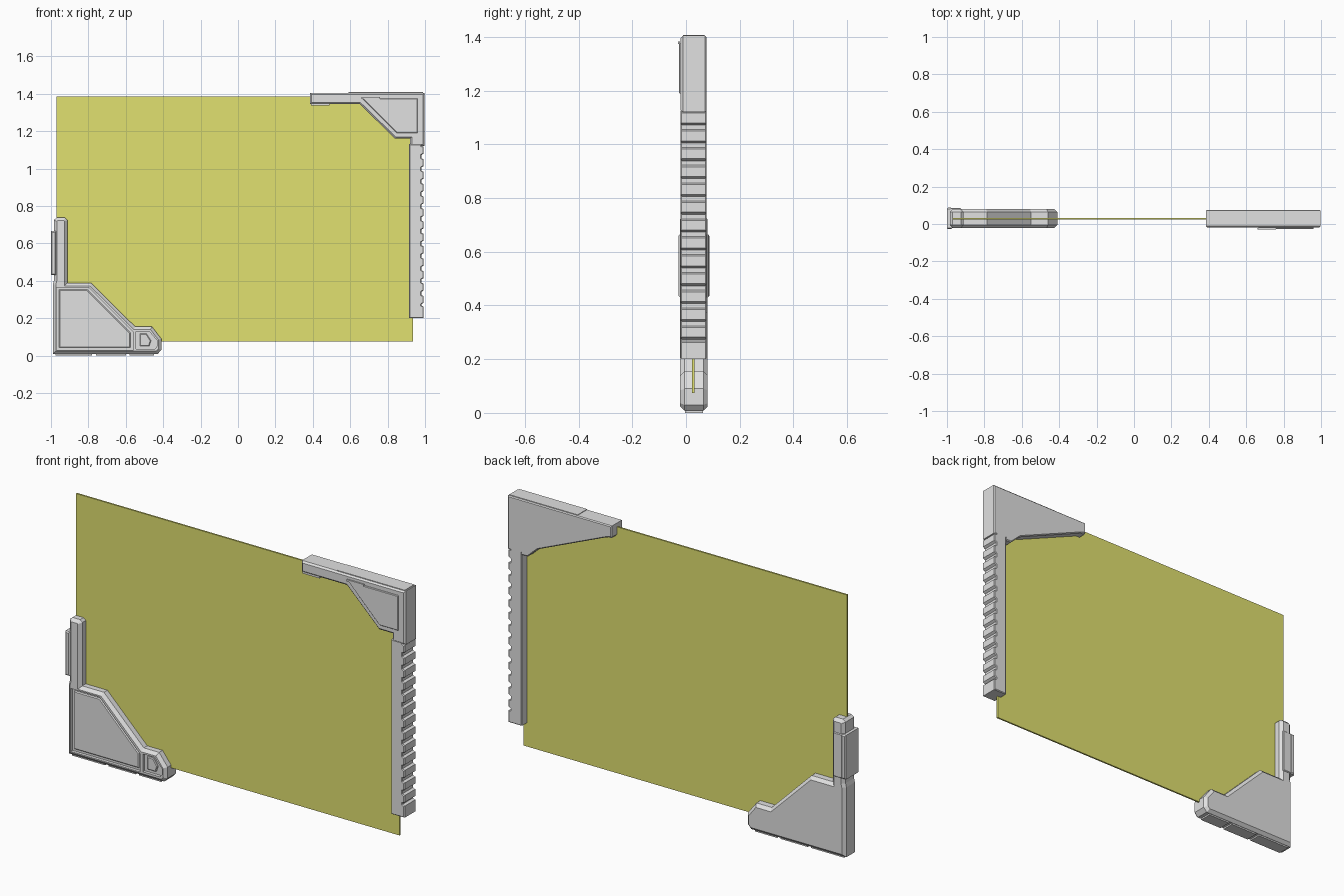
import bpy
import bmesh

cube = bpy.data.objects.get("Cube")
if cube:
    bpy.data.objects.remove(cube, do_unlink=True)


def material(name, color):
    mat = bpy.data.materials.new(name)
    mat.use_nodes = True
    mat.diffuse_color = color
    mat.node_tree.nodes["Principled BSDF"].inputs["Base Color"].default_value = color
    return mat


GREY = material("light_grey", (0.75, 0.75, 0.75, 1))
YELLOW = material("yellow_glass", (0.75, 0.75, 0.16, 1))


def prism(name, outline, y0, y1, bevel=0, caps="fb", mat=GREY, segments=1):
    """Extrude an x-z outline along y and bevel the rims of the chosen caps."""
    bm = bmesh.new()
    face = bm.faces.new([bm.verts.new((x, y0, z)) for x, z in outline])
    ext = bmesh.ops.extrude_face_region(bm, geom=[face], use_keep_orig=True)
    for v in ext["geom"]:
        if isinstance(v, bmesh.types.BMVert):
            v.co.y = y1
    bmesh.ops.recalc_face_normals(bm, faces=bm.faces[:])
    if bevel:
        levels = [y for key, y in (("f", y0), ("b", y1)) if key in caps]
        rims = [e for e in bm.edges
                if any(all(abs(v.co.y - y) < 1e-5 for v in e.verts) for y in levels)]
        bmesh.ops.bevel(bm, geom=rims, offset=bevel, segments=segments,
                        profile=0.5, affect="EDGES", clamp_overlap=True)
    mesh = bpy.data.meshes.new(name)
    bm.to_mesh(mesh)
    bm.free()
    mesh.materials.append(mat)
    obj = bpy.data.objects.new(name, mesh)
    bpy.context.collection.objects.link(obj)
    return obj


def box(name, x0, x1, y0, y1, z0, z1, bevel=0, mat=GREY):
    return prism(name, [(x0, z0), (x1, z0), (x1, z1), (x0, z1)], y0, y1, bevel, mat=mat)


def carve(obj, outline, y0, y1):
    """Cut a pocket into obj and discard the cutter."""
    cutter = prism("pocket_cutter", outline, y0, y1)
    cutter.hide_render = True
    mod = obj.modifiers.new("pocket", "BOOLEAN")
    mod.operation = "DIFFERENCE"
    mod.solver = "EXACT"
    mod.object = cutter
    bpy.context.view_layer.objects.active = obj
    bpy.ops.object.modifier_apply(modifier=mod.name)
    bpy.data.objects.remove(cutter, do_unlink=True)


# Thin coloured pane
box("glass_pane", -0.97, 0.935, 0.023, 0.032, 0.075, 1.385, mat=YELLOW)

# Upper corner bracket: slim front half, wider gusset at the back
upper_front = [(0.385, 1.345), (0.65, 1.345), (0.84, 1.16), (0.92, 1.16),
               (0.92, 1.12), (0.997, 1.12), (0.997, 1.405), (0.385, 1.405)]
upper_back = [(0.385, 1.345), (0.42, 1.335), (0.82, 1.165), (0.88, 1.11),
              (0.92, 1.11), (0.92, 1.12), (0.997, 1.12), (0.997, 1.405), (0.385, 1.405)]
prism("upper_bracket_front", upper_front, -0.02, 0.0275, 0.009, "f")
prism("upper_bracket_back", upper_back, 0.0275, 0.076, 0.009, "b")
prism("upper_bracket_panel", [(0.665, 1.375), (0.85, 1.19), (0.96, 1.19), (0.96, 1.375)],
      -0.027, -0.015, 0.003, "f")
box("upper_bracket_slot_plate", 0.66, 0.76, -0.029, -0.022, 1.373, 1.383)
box("upper_arm_foot", 0.39, 0.49, -0.015, 0.07, 1.338, 1.35)
box("upper_bracket_cap", 0.59, 0.99, -0.012, 0.068, 1.40, 1.408)

# Ribbed handle: toothed outline with a plain lower end
teeth = [(0.915, 1.13), (0.915, 0.2), (0.993, 0.2), (0.993, 0.262), (0.98, 0.268)]
pitch = 0.0665
for i in range(13):
    z = 0.268 + pitch * i
    teeth += [(0.98, z + 0.006), (0.993, z + 0.014),
              (0.993, z + 0.050), (0.98, z + 0.056)]
teeth += [(0.98, 1.13)]
prism("ribbed_handle", teeth, -0.02, 0.076, 0.004)

# Lower corner bracket with upright arm
lower = [(-0.99, 0.008), (-0.43, 0.008), (-0.41, 0.03), (-0.41, 0.09),
         (-0.46, 0.155), (-0.55, 0.155), (-0.785, 0.388), (-0.912, 0.388),
         (-0.912, 0.725), (-0.925, 0.737), (-0.97, 0.737), (-0.985, 0.725),
         (-0.985, 0.4), (-0.99, 0.38)]
bracket = prism("lower_bracket", lower, -0.022, 0.081, 0.016)

# Recessed front pockets
carve(bracket, [(-0.97, 0.03), (-0.56, 0.03), (-0.56, 0.125),
                (-0.80, 0.365), (-0.97, 0.365)], -0.1, -0.006)
carve(bracket, [(-0.545, 0.035), (-0.445, 0.035), (-0.432, 0.05),
                (-0.432, 0.08), (-0.475, 0.13), (-0.545, 0.13)], -0.1, -0.006)
prism("lower_bracket_panel", [(-0.958, 0.042), (-0.575, 0.042), (-0.575, 0.122),
                              (-0.805, 0.352), (-0.958, 0.352)], -0.013, 0.0, 0.005, "f")
prism("lower_bracket_button", [(-0.525, 0.05), (-0.475, 0.05), (-0.465, 0.08),
                               (-0.49, 0.118), (-0.525, 0.118)], -0.014, 0.0, 0.004, "f")

# Skids under the lower bracket
for i, (x0, x1) in enumerate([(-0.975, -0.78), (-0.76, -0.6), (-0.58, -0.45)]):
    box(f"skid_{i + 1}", x0, x1, -0.004, 0.063, 0.0, 0.02)

# Side pad wrapped around the upright arm
box("side_pad", -1.0, -0.972, -0.028, 0.087, 0.43, 0.665, 0.006)
box("side_pad_back", -0.98, -0.925, 0.07, 0.086, 0.43, 0.665, 0.004)
